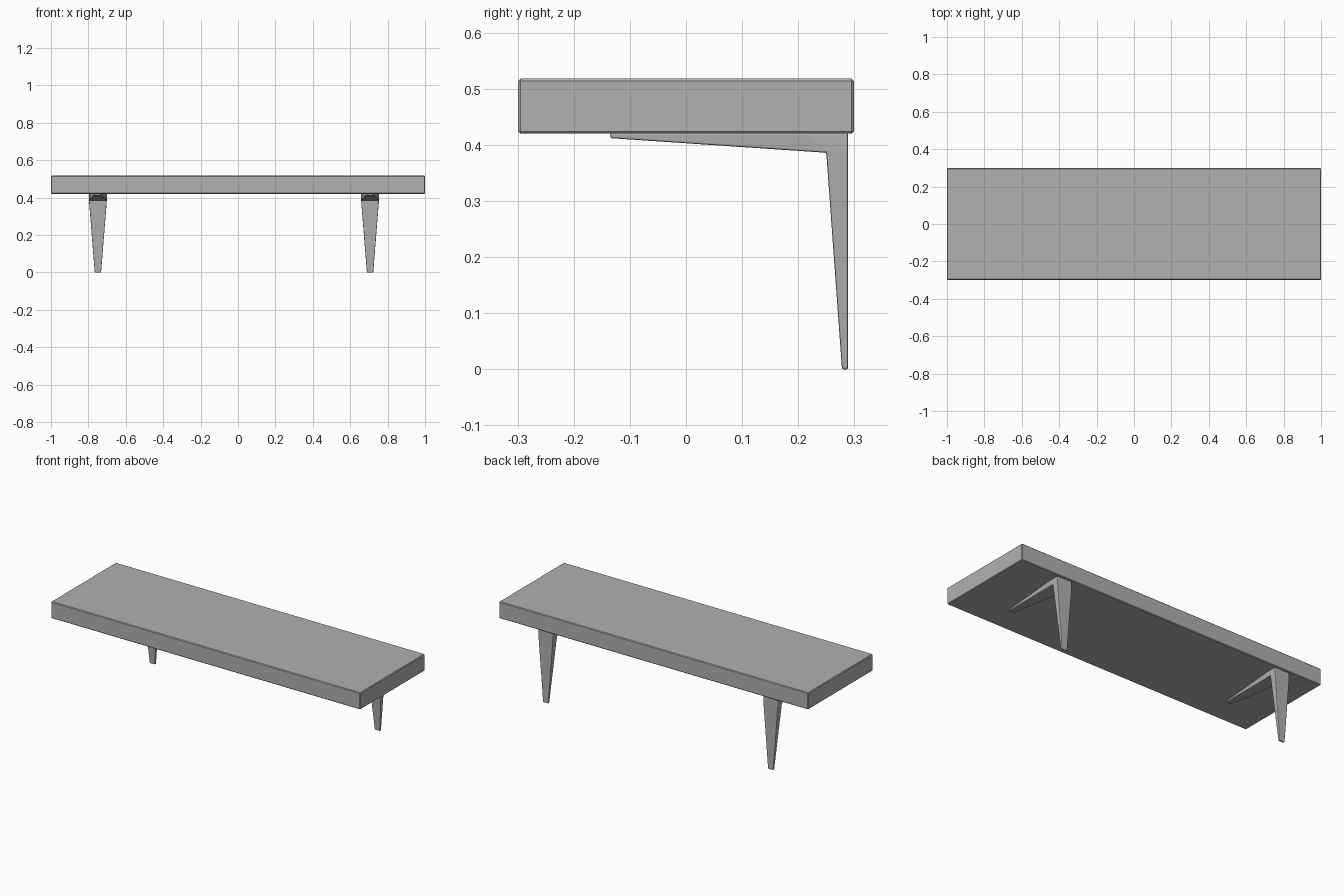
import bpy, bmesh

if "Cube" in bpy.data.objects:
    bpy.data.objects.remove(bpy.data.objects["Cube"])

# Mid grey shared by all parts
grey = bpy.data.materials.new("mid_grey")
grey.diffuse_color = (0.44, 0.44, 0.44, 1)
grey.use_nodes = True
grey.node_tree.nodes["Principled BSDF"].inputs["Base Color"].default_value = grey.diffuse_color


def finish(bm, name, bevel, segments):
    bmesh.ops.recalc_face_normals(bm, faces=bm.faces)
    me = bpy.data.meshes.new(name)
    bm.to_mesh(me)
    bm.free()
    me.materials.append(grey)
    ob = bpy.data.objects.new(name, me)
    bpy.context.collection.objects.link(ob)
    mod = ob.modifiers.new("Bevel", 'BEVEL')
    mod.width = bevel
    mod.segments = segments
    mod.limit_method = 'ANGLE'
    return ob


# Thick shelf board with chamfered edges
bm = bmesh.new()
bmesh.ops.create_cube(bm, size=1)
bmesh.ops.scale(bm, vec=(2, 0.598, 0.098), verts=bm.verts)
bmesh.ops.translate(bm, vec=(0, 0, 0.469), verts=bm.verts)
finish(bm, "shelf_board", 0.004, 1)

# Bracket side outline: (y, z, half width), tapering to the foot and the arm tip
OUTLINE = [
    (0.278, 0, 0.017), (0.289, 0, 0.017), (0.289, 0.388, 0.048),
    (0.289, 0.421, 0.048), (0.215, 0.421, 0.048), (-0.135, 0.421, 0.017),
    (-0.135, 0.412, 0.017), (0.25, 0.386, 0.048),
]
SIDE_QUADS = [(0, 1, 2, 7), (2, 3, 4, 7), (4, 5, 6, 7)]


def bracket(name, x):
    bm = bmesh.new()
    left = [bm.verts.new((x - w, y, z)) for y, z, w in OUTLINE]
    right = [bm.verts.new((x + w, y, z)) for y, z, w in OUTLINE]
    for side in (left, right):
        for quad in SIDE_QUADS:
            bm.faces.new([side[i] for i in quad])
    for i in range(len(OUTLINE)):
        j = (i + 1) % len(OUTLINE)
        bm.faces.new((left[i], left[j], right[j], right[i]))
    finish(bm, name, 0.003, 2)


# Two L-shaped brackets under the board
bracket("left_bracket", -0.749)
bracket("right_bracket", 0.706)
